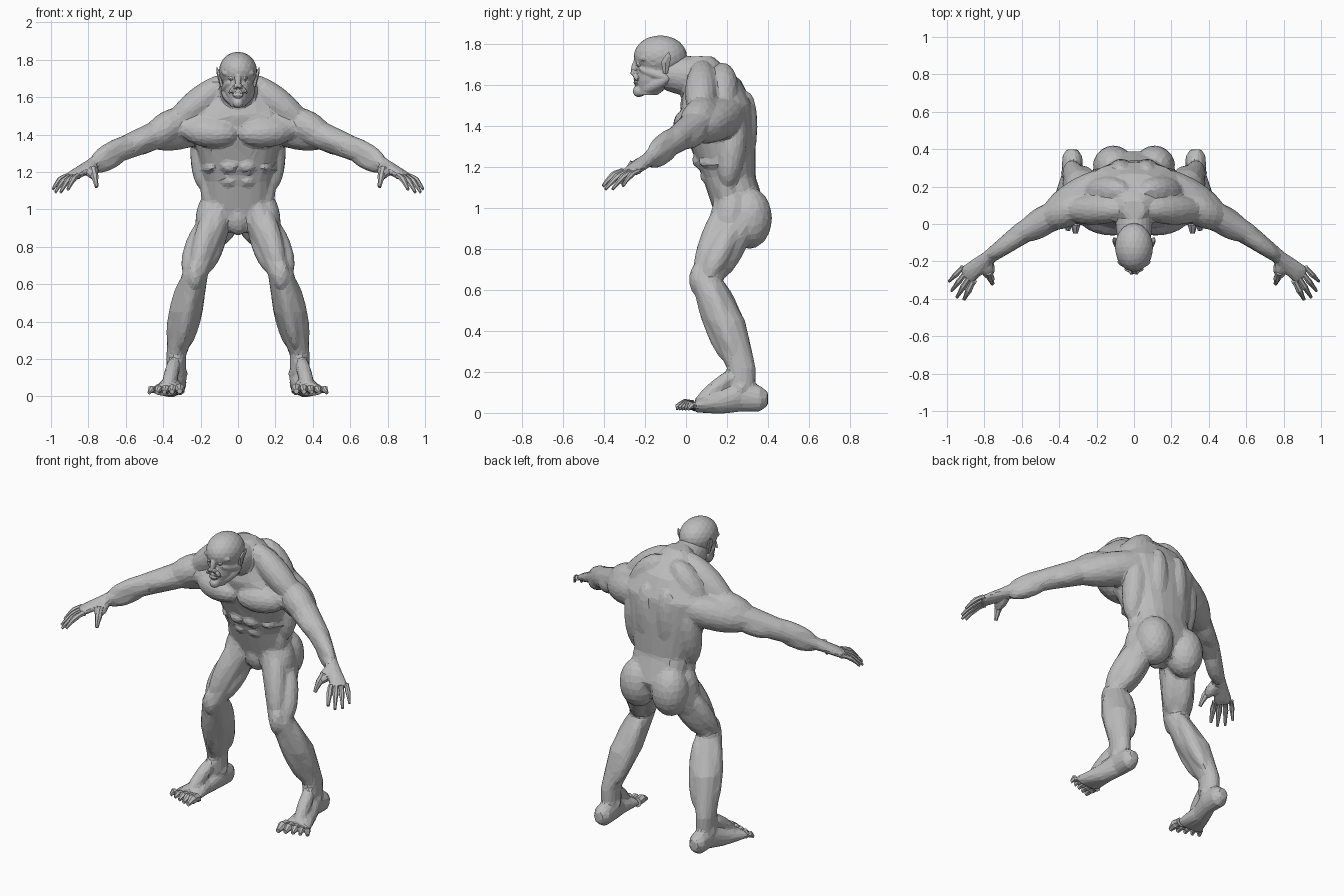
import bpy, bmesh
from math import cos, sin, pi, copysign
from mathutils import Vector, Matrix

if "Cube" in bpy.data.objects:
    bpy.data.objects.remove(bpy.data.objects["Cube"])

skin = bpy.data.materials.new("grey_skin")
skin.use_nodes = True
GREY = (.5, .5, .5, 1)
skin.diffuse_color = GREY
skin.node_tree.nodes["Principled BSDF"].inputs["Base Color"].default_value = GREY

OUT, BACK, UP = Matrix.Identity(3)
FRONT, DOWN, IN = -BACK, -UP, -OUT
NONE = Vector()


class Part:
    """Collects overlapping tubes and muscles that become one object."""

    def __init__(self):
        self.bm = bmesh.new()

    def tube(self, rings, axis, top, sides=14, power=1):
        # each ring: centre, radius to the side, radius towards top
        side = top.cross(axis).normalized()
        top = axis.cross(side).normalized()
        loops = []
        for centre, across, along in rings:
            loop = []
            for i in range(sides):
                angle = 2 * pi * i / sides
                c, s = (copysign(abs(v) ** power, v) for v in (cos(angle), sin(angle)))
                loop.append(self.bm.verts.new(centre + side * c * across + top * s * along))
            loops.append(loop)
        for lower, upper in zip(loops, loops[1:]):
            for i in range(sides):
                self.bm.faces.new((lower[i - 1], lower[i], upper[i], upper[i - 1]))
        self.bm.faces.new(loops[0])
        self.bm.faces.new(loops[-1])

    def slabs(self, rows, power):
        # level slices: height, half width, front, back
        self.tube([(Vector((0, (front + back) / 2, height)), width, (back - front) / 2)
                   for height, width, front, back in rows], UP, BACK, 20, power)

    def muscle(self, start, end, radius, shift=NONE):
        # spindle from start to end, moved sideways by shift
        span = end - start
        frame = (Matrix.Translation((start + end) / 2 + shift)
                 @ span.to_track_quat("Z", "Y").to_matrix().to_4x4()
                 @ Matrix.Diagonal((radius, radius, span.length / 2, 1)))
        bmesh.ops.create_icosphere(self.bm, subdivisions=3, radius=1, matrix=frame)

    def ball(self, centre, radius):
        self.muscle(centre + DOWN * radius, centre + UP * radius, radius)

    def digit(self, base, tip, radius, lift):
        # finger or toe, arched and swollen at the joints
        rings = []
        for k in range(7):
            t = k / 6
            size = radius * (1 - .6 * t ** 4 + .1 * cos(4 * pi * t))
            rings.append((base.lerp(tip, t) + UP * lift * sin(pi * t), size, size))
        self.tube(rings, tip - base, UP, sides=7)

    def mirror(self):
        bm = self.bm
        copy = bmesh.ops.duplicate(bm, geom=bm.verts[:] + bm.edges[:] + bm.faces[:])
        for item in copy["geom"]:
            if isinstance(item, bmesh.types.BMVert):
                item.co.x *= -1

    def finish(self, name):
        bmesh.ops.recalc_face_normals(self.bm, faces=self.bm.faces[:])
        mesh = bpy.data.meshes.new(name)
        self.bm.to_mesh(mesh)
        self.bm.free()
        mesh.materials.append(skin)
        obj = bpy.data.objects.new(name, mesh)
        bpy.context.collection.objects.link(obj)
        return obj


def fuse(obj, voxel, ratio, passes):
    # melt the pieces into one skin, then cut it into broad facets
    remesh = obj.modifiers.new("fuse", "REMESH")
    remesh.mode, remesh.voxel_size = "VOXEL", voxel
    soften = obj.modifiers.new("soften", "SMOOTH")
    soften.iterations = passes
    facet = obj.modifiers.new("facet", "DECIMATE")
    facet.ratio, facet.use_symmetry = ratio, True


# landmarks on the left half
hip = Vector((.12, .25, .95))
knee = Vector((.23, .1, .65))
calf = Vector((.28, .19, .45))
ankle = Vector((.33, .27, .12))
heel = Vector((.33, .36, .07))
ball = Vector((.38, .04, .035))
armpit = Vector((.25, .12, 1.45))
shoulder = Vector((.38, .07, 1.42))
elbow = Vector((.6, -.05, 1.33))
wrist = Vector((.78, -.18, 1.24))
knuckles = Vector((.9, -.28, 1.17))
blade = Vector((.15, .25, 1.5))
waist = Vector((.15, .2, 1.1))
breastbone = Vector((0, .02, 1.4))
nape = Vector((.04, .08, 1.7))
reach = (knuckles - wrist).normalized()
spread = UP.cross(reach).normalized()
thumb = wrist + reach * .05 - spread * .06
upper_arm = shoulder.lerp(elbow, .5)
shin = calf.lerp(ankle, .6)

body = Part()

# legs
body.tube([(hip + UP * .14 + IN * .03, .07, .1), (hip, .1, .14), (knee, .07, .08), (calf, .09, .1),
           (ankle + UP * .1, .053, .072), (ankle, .052, .07)], UP, BACK)
body.muscle(hip + UP * .15, hip + DOWN * .15, .11, BACK * .06 + IN * .01)  # buttock
body.muscle(waist, hip.lerp(knee, .5), .08, IN * .015 + BACK * .03)        # side of hip
body.muscle(hip + UP * .1, knee, .06, FRONT * .045)             # front thigh
body.muscle(hip, knee, .06, OUT * .05)                          # outer thigh
body.muscle(hip, knee, .06, IN * .04)                           # inner thigh
body.muscle(hip, knee, .06, BACK * .05)                         # hamstring
body.muscle(knee + UP * .08, knee + DOWN * .08, .045, FRONT * .04)  # kneecap
body.muscle(knee, shin, .05, BACK * .06 + IN * .03)             # inner calf
body.muscle(knee, shin, .05, OUT * .05 + BACK * .01)            # outer calf
body.muscle(knee, shin, .04, FRONT * .05)                       # shin

# feet
body.tube([(heel + BACK * .04, .03, .035), (heel, .055, .065), (ankle + DOWN * .04, .055, .075),
           (heel.lerp(ball, .6), .06, .055), (ball, .09, .033)], FRONT, UP)
body.muscle(ankle + UP * .1, ball, .04)                         # instep
for way in (IN, OUT):
    body.ball(ankle + way * .038, .025)                         # ankle bone

# arms and palms
body.tube([(armpit, .11, .1), (shoulder, .088, .08), (elbow, .06, .066), (wrist, .038, .035),
           (knuckles - reach * .04, .053, .027), (knuckles, .052, .02)], reach, UP)
body.muscle(armpit + UP * .06, upper_arm, .085)                 # shoulder cap
body.muscle(blade + IN * .08, upper_arm, .1, BACK * .02 + DOWN * .01)   # shoulder blade
body.muscle(shoulder, elbow, .05, FRONT * .03)                  # biceps
body.muscle(shoulder, elbow, .055, BACK * .03 + DOWN * .02)     # triceps
body.muscle(elbow.lerp(shoulder, .3), wrist, .045, UP * .03)    # upper forearm
body.muscle(elbow, wrist, .045, DOWN * .03)                     # lower forearm
body.muscle(wrist, thumb + FRONT * .04 + DOWN * .05, .034)      # thumb mound

# trunk muscles
body.muscle(breastbone, shoulder + IN * .08, .08, FRONT * .025) # chest
body.muscle(breastbone + UP * .07, shoulder, .06, FRONT * .01)  # collar
body.muscle(blade, waist, .07, OUT * .035)                      # side of back
body.muscle(blade + UP * .07, waist, .07, BACK * .05 + IN * .08)    # spine column
body.muscle(nape, shoulder, .08, UP * .01)                      # neck slope
body.muscle(nape + BACK * .05, armpit, .08, BACK * .05)         # upper back slope
body.muscle(waist + UP * .15, waist + DOWN * .12, .05)          # flank
for row in range(3):
    middle = Vector((.045, .145 - row * .04, 1.08 + row * .075))
    body.muscle(middle + IN * .05, middle + OUT * .05, .036)    # stomach
    rib = waist + UP * (.12 + row * .05)
    body.muscle(rib + FRONT * .14, rib + OUT * .06, .025, IN * .015)    # ribs
body.mirror()

# trunk and neck
body.slabs([(.88, .08, .17, .33), (1, .18, .13, .39), (1.15, .18, .08, .34), (1.35, .23, 0, .34),
            (1.5, .27, -.03, .33), (1.62, .18, 0, .27), (1.74, .06, .03, .13)], .8)
body.muscle(Vector((0, .25, 1.6)), Vector((0, -.2, 1.68)), .1)  # neck
body.muscle(hip * BACK * BACK + UP * 1.06 + FRONT * .06, BACK * .2 + UP * .86, .065)   # groin
fuse(body.finish("body"), .009, .055, 9)

# head
eye = Vector((.04, -.23, 1.7))
nose = Vector((0, -.26, 1.67))
mouth = Vector((0, -.245, 1.62))
chin = Vector((0, -.23, 1.57))
jaw = Vector((.08, -.08, 1.65))
ear = Vector((.098, -.1, 1.7))
crown = Vector((0, -.125, 1.74))

head = Part()
head.muscle(eye + IN * .04, eye + OUT * .05 + BACK * .03, .018, UP * .028)  # brow
head.muscle(eye, jaw, .025, DOWN * .02)                         # cheekbone
head.muscle(chin, jaw, .034, DOWN * .01)                        # jaw
head.muscle(nose, mouth + OUT * .05, .012, BACK * .005)         # cheek fold
head.ball(nose + OUT * .014 + DOWN * .012, .012)                # nostril
head.ball(eye + FRONT * .005, .01)
head.mirror()
head.muscle(crown + FRONT * .13, crown + BACK * .13, .102)      # skull
head.slabs([(1.55, .04, -.23, -.14), (1.62, .07, -.24, -.05), (1.72, .09, -.235, 0)], .9)
head.muscle(nose + UP * .06 + BACK * .02, nose + DOWN * .02, .016)
for way in (UP, DOWN):
    head.muscle(mouth + IN * .032, mouth + OUT * .032, .011, way * .009)    # lips
head.ball(chin, .03)
fuse(head.finish("head"), .005, .1, 3)

# pointed ears
ears = Part()
ears.tube([(ear + DOWN * .045 + IN * .012, .01, .012), (ear + UP * .01, .013, .025),
           (ear + UP * .035 + OUT * .008 + BACK * .01, .01, .02),
           (ear + UP * .06 + OUT * .016 + BACK * .015, .002, .003)], UP, BACK, sides=6)
ears.mirror()
ears.finish("ears")

# fingers fan out from index to little finger
fingers = Part()
for i in range(4):
    t = i / 3 - .5
    base = knuckles + spread * t * .09
    stretch = Vector((.055, -.085, -.07)) + spread * t * .04
    fingers.digit(base - reach * .02, base + stretch * (1.15 - t * t), .016 - .003 * t, .016)
fingers.digit(thumb, thumb + FRONT * .065 + DOWN * .1 + IN * .02, .02, .006)
fingers.mirror()
fingers.finish("fingers")

# toes, big toe on the inside
toes = Part()
for i in range(5):
    radius = .027 / (1 + i * .1)
    base = ball + OUT * (i * .035 - .068)
    tip = base + FRONT * (.09 - i * .015) + OUT * i * .006
    tip.z = radius
    toes.digit(base, tip, radius, .01)
toes.mirror()
toes.finish("toes")
